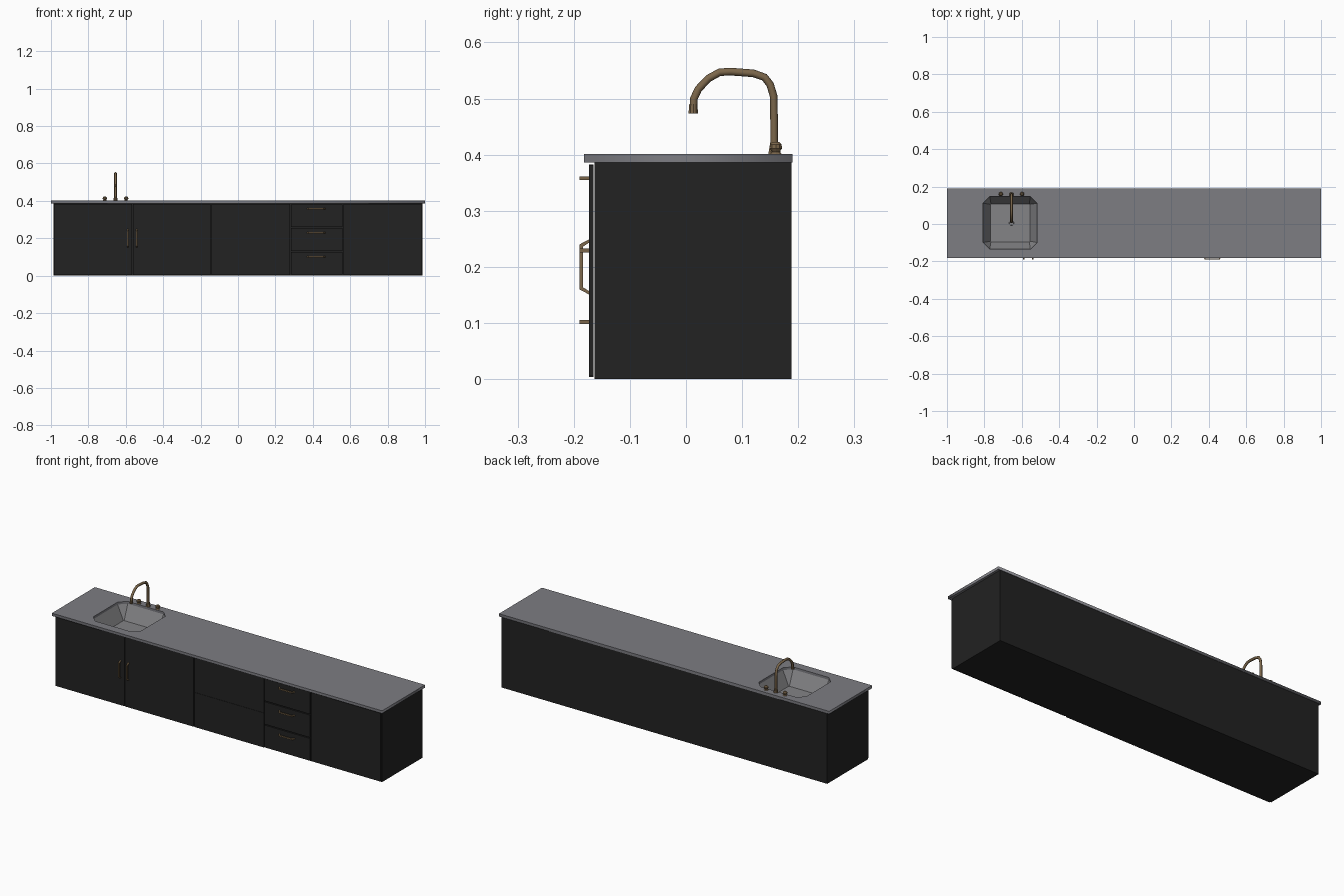
import bpy, bmesh, math

if "Cube" in bpy.data.objects:
    bpy.data.objects.remove(bpy.data.objects["Cube"])


def material(name, rgb):
    m = bpy.data.materials.new(name)
    m.diffuse_color = (*rgb, 1)
    m.use_nodes = True
    m.node_tree.nodes["Principled BSDF"].inputs["Base Color"].default_value = m.diffuse_color
    return m


DARK = material("charcoal_cabinet", (0.016, 0.016, 0.016))
STONE = material("grey_counter", (0.205, 0.205, 0.225))
STEEL = material("sink_grey", (0.23, 0.23, 0.24))
BRASS = material("aged_brass", (0.20, 0.135, 0.07))


def finish(name, bm, mat):
    me = bpy.data.meshes.new(name)
    bm.to_mesh(me)
    bm.free()
    me.materials.append(mat)
    ob = bpy.data.objects.new(name, me)
    bpy.context.collection.objects.link(ob)
    return ob


def box(name, x0, x1, y0, y1, z0, z1, mat, open_top=False):
    bm = bmesh.new()
    bmesh.ops.create_cube(bm, size=1)
    for v in bm.verts:
        v.co = (x1 if v.co.x > 0 else x0, y1 if v.co.y > 0 else y0, z1 if v.co.z > 0 else z0)
    if open_top:
        bm.normal_update()
        bmesh.ops.delete(bm, geom=[f for f in bm.faces if f.normal.z > 0.5], context='FACES')
    return finish(name, bm, mat)


def loft(name, rings, mat, cap_start=True):
    """Join equal-length rings of points, closing the last one."""
    bm = bmesh.new()
    loops = [[bm.verts.new(p) for p in r] for r in rings]
    n = len(loops[0])
    for a, b in zip(loops, loops[1:]):
        for i in range(n):
            j = (i + 1) % n
            bm.faces.new((a[i], a[j], b[j], b[i]))
    bm.faces.new(loops[-1])
    if cap_start:
        bm.faces.new(loops[0][::-1])
    return finish(name, bm, mat)


def lathe(name, x, y, profile, mat, sides=10):
    ang = [2 * math.pi * i / sides for i in range(sides)]
    return loft(name, [[(x + r * math.cos(a), y + r * math.sin(a), z) for a in ang]
                       for r, z in profile], mat)


def curve_mesh(name, splines, mat, dims='3D', cyclic=False, **settings):
    cu = bpy.data.curves.new(name, 'CURVE')
    cu.dimensions = dims
    for k, v in settings.items():
        setattr(cu, k, v)
    for pts in splines:
        s = cu.splines.new('POLY')
        s.points.add(len(pts) - 1)
        for p, co in zip(s.points, pts):
            p.co = (*co, 1)
        s.use_cyclic_u = cyclic
    cu.materials.append(mat)
    ob = bpy.data.objects.new(name, cu)
    bpy.context.collection.objects.link(ob)
    bpy.ops.object.select_all(action='DESELECT')
    ob.select_set(True)
    bpy.context.view_layer.objects.active = ob
    bpy.ops.object.convert(target='MESH')
    return bpy.context.object


# Cabinet body, open under the counter so the sink can hang in it
box("cabinet_body", -0.987, 0.987, -0.163, 0.188, 0, 0.386, DARK, open_top=True)

# Door and drawer fronts: x range, z range
G = 0.0025
seams = [-0.985, -0.565, -0.145, 0.28, 0.56, 0.985]
fronts = [("sink_door_left", 0, 0.003, 0.383), ("sink_door_right", 1, 0.003, 0.383),
          ("lower_panel", 2, 0.003, 0.193), ("upper_panel", 2, 0.193, 0.383),
          ("drawer_bottom", 3, 0.003, 0.13), ("drawer_middle", 3, 0.13, 0.258),
          ("drawer_top", 3, 0.258, 0.383), ("end_door", 4, 0.003, 0.383)]
for name, i, z0, z1 in fronts:
    g = 0.0005 if "panel" in name or "sink" in name else G
    box(name, seams[i] + G * (i > 0), seams[i + 1] - G * (i < 4),
        -0.173, -0.1645, z0 + g, z1 - g, DARK)

# Bow handles: trapezoid strip in (length, depth)
HANDLE = [(-0.049, 0), (-0.04, 0.017), (0.04, 0.017), (0.049, 0),
          (0.043, 0), (0.036, 0.011), (-0.036, 0.011), (-0.043, 0)]


def handle(name, x, z, vertical):
    bm = bmesh.new()
    w = 0.0035
    sides = []
    for o in (-w, w):
        sides.append([bm.verts.new((x + o, -0.173 - d, z + l) if vertical
                                   else (x + l, -0.173 - d, z + o)) for l, d in HANDLE])
    a, b = sides
    for i in range(8):
        j = (i + 1) % 8
        bm.faces.new((a[i], a[j], b[j], b[i]))
    for s in sides:
        for q in ((0, 1, 6, 7), (1, 2, 5, 6), (2, 3, 4, 5)):
            bm.faces.new([s[k] for k in q])
    bmesh.ops.recalc_face_normals(bm, faces=bm.faces)
    finish(name, bm, BRASS)


for x in (-0.59, -0.542):
    handle("door_handle", x, 0.2, True)
for z in (0.102, 0.229, 0.358):
    handle("drawer_handle", 0.418, z, False)


# Counter with an eight-sided sink cut-out
def octagon(x0, x1, y0, y1, c, z):
    return [(x0 + c, y0, z), (x1 - c, y0, z), (x1, y0 + c, z), (x1, y1 - c, z),
            (x1 - c, y1, z), (x0 + c, y1, z), (x0, y1 - c, z), (x0, y0 + c, z)]


rim = (-0.807, -0.518, -0.135, 0.147, 0.036)
slab = [(-1, -0.182, 0), (1, -0.182, 0), (1, 0.19, 0), (-1, 0.19, 0)]
counter = curve_mesh("countertop", [slab, octagon(*rim, 0)], STONE, '2D', True,
                     fill_mode='BOTH', extrude=0.0075)
counter.location.z = 0.3935

# Sink bowl and drain
loft("sink_bowl", [octagon(*rim, 0.388), octagon(-0.768, -0.557, -0.095, 0.108, 0.003, 0.312)],
     STEEL, cap_start=False)
lathe("drain", -0.655, 0.005, [(0.014, 0.311), (0.012, 0.314)], STEEL, 12)

# Gooseneck tap
TX = -0.655
path = [(0.157, 0.40), (0.157, 0.46), (0.156, 0.505), (0.15, 0.525), (0.14, 0.538),
        (0.12, 0.545), (0.08, 0.548), (0.06, 0.547), (0.04, 0.536), (0.022, 0.517),
        (0.014, 0.5), (0.013, 0.476)]
curve_mesh("tap_spout", [[(TX, y, z) for y, z in path]], BRASS,
           bevel_depth=0.0068, bevel_resolution=2, use_fill_caps=True)
lathe("tap_nozzle", TX, 0.013, [(0.009, 0.473), (0.0075, 0.49)], BRASS)
lathe("tap_base", TX, 0.158, [(0.012, 0.4), (0.008, 0.423)], BRASS)

# Tap knobs either side
for s in (-1, 1):
    lathe("tap_knob", TX + s * 0.057, 0.16,
          [(0.012, 0.4), (0.007, 0.405), (0.0115, 0.411), (0.011, 0.418), (0.006, 0.423)], BRASS)
